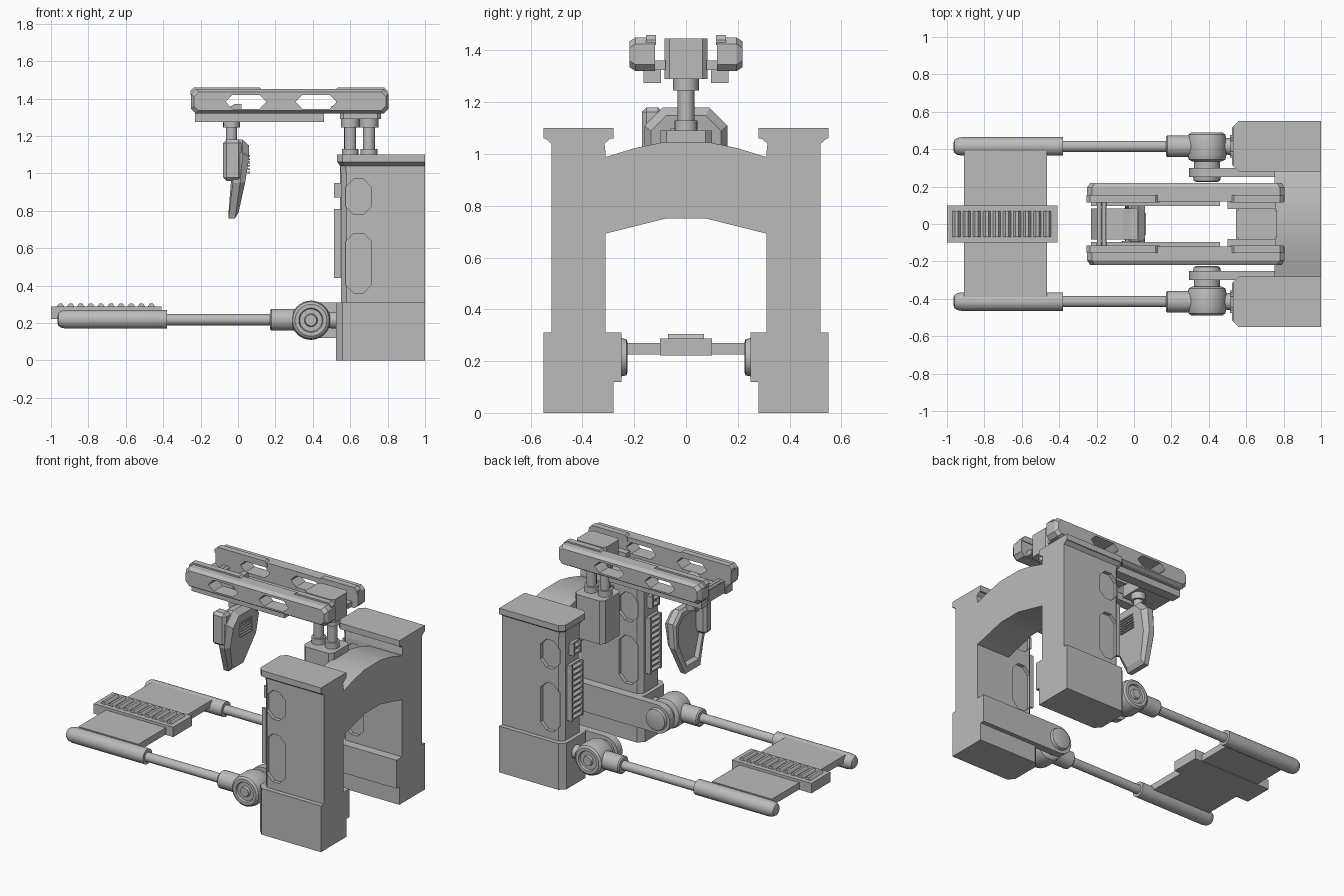
import bpy, bmesh, math
from mathutils import Vector, Matrix

if "Cube" in bpy.data.objects:
    bpy.data.objects.remove(bpy.data.objects["Cube"], do_unlink=True)

grey = bpy.data.materials.new("plain grey")
grey.use_nodes = True
grey.diffuse_color = (0.5, 0.5, 0.5, 1)
grey.node_tree.nodes["Principled BSDF"].inputs["Base Color"].default_value = (0.5, 0.5, 0.5, 1)


def finish(name, bm, smooth=False):
    bmesh.ops.recalc_face_normals(bm, faces=bm.faces)
    me = bpy.data.meshes.new(name)
    bm.to_mesh(me)
    bm.free()
    me.materials.append(grey)
    if smooth:
        me.shade_smooth()
        me.set_sharp_from_angle(angle=math.radians(35))
    ob = bpy.data.objects.new(name, me)
    bpy.context.collection.objects.link(ob)
    return ob


def place(axis, u, v, w):
    return {"x": (w, u, v), "y": (u, w, v), "z": (u, v, w)}[axis]


def loft(name, axis, sections, smooth=False):
    """Skin a list of (position, outline) sections along an axis."""
    bm = bmesh.new()
    rings = [[bm.verts.new(place(axis, u, v, w)) for u, v in pts] for w, pts in sections]
    n = len(rings[0])
    for a, b in zip(rings, rings[1:]):
        for i in range(n):
            bm.faces.new((a[i], a[(i + 1) % n], b[(i + 1) % n], b[i]))
    bm.faces.new(rings[0])
    bm.faces.new(rings[-1])
    return finish(name, bm, smooth)


def prism(name, axis, pts, lo, hi, smooth=False):
    return loft(name, axis, [(lo, pts), (hi, pts)], smooth)


def octagon(u0, u1, v0, v1, c):
    return [(u0 + c, v0), (u1 - c, v0), (u1, v0 + c), (u1, v1 - c),
            (u1 - c, v1), (u0 + c, v1), (u0, v1 - c), (u0, v0 + c)]


def box(name, x, y, z, chamfer=0):
    pts = [(x[0], y[0]), (x[1], y[0]), (x[1], y[1]), (x[0], y[1])]
    ob = prism(name, "z", pts, *z)
    if chamfer:
        bm = bmesh.new()
        bm.from_mesh(ob.data)
        bmesh.ops.bevel(bm, geom=bm.edges[:], offset=chamfer, segments=1, affect="EDGES")
        bm.to_mesh(ob.data)
        bm.free()
    return ob


def turned(name, axis, centre, profile, sides=32):
    """Turn a list of (position, radius) around an axis."""
    ring = [(math.cos(2 * math.pi * i / sides), math.sin(2 * math.pi * i / sides)) for i in range(sides)]
    return loft(name, axis, [(w, [(centre[0] + r * a, centre[1] + r * b) for a, b in ring])
                             for w, r in profile], True)


def cut(ob, cutter):
    mod = ob.modifiers.new("cut", "BOOLEAN")
    mod.operation, mod.solver, mod.object = "DIFFERENCE", "EXACT", cutter
    graph = bpy.context.evaluated_depsgraph_get()
    mesh = bpy.data.meshes.new_from_object(ob.evaluated_get(graph))
    ob.modifiers.clear()
    ob.data = mesh
    bpy.data.objects.remove(cutter, do_unlink=True)


def footprint(s, x0, y0, y1, c):
    """Tower plan with the two corners facing the platform cut off."""
    return [(1, s * y0), (1, s * y1), (x0 + c, s * y1), (x0, s * (y1 - c)),
            (x0, s * (y0 + c)), (x0 + c, s * y0)]


# Towers, arms and handles, one set on each side
for s, side in ((1, "back"), (-1, "front")):
    prism(side + "_tower_base", "z", footprint(s, 0.525, 0.28, 0.55, 0.035), 0, 0.31)
    shaft = loft(side + "_tower_shaft", "z", [
        (0.31, footprint(s, 0.55, 0.31, 0.52, 0.03)), (1.0, footprint(s, 0.55, 0.31, 0.52, 0.03)),
        (1.04, footprint(s, 0.545, 0.315, 0.52, 0.03)), (1.065, footprint(s, 0.53, 0.285, 0.55, 0.03))])
    for z0, z1 in ((0.36, 0.68), (0.78, 0.97)):
        for a, b in ((0.29, 0.335), (0.495, 0.54)):
            cut(shaft, prism("cutter", "y", octagon(0.575, 0.715, z0, z1, 0.045), s * a, s * b))
    prism(side + "_tower_cap", "z", footprint(s, 0.53, 0.28, 0.55, 0.03), 1.06, 1.1)

    # Louvred panels on the narrow tower face
    yc = s * 0.415
    for z0, z1, w in ((0.44, 0.81, 0.06), (0.87, 0.95, 0.04)):
        box(side + "_louvre_panel", (0.53, 0.56), (yc - w, yc + w), (z0, z1))
        for y in (yc - w, yc + w - 0.012):
            box(side + "_louvre_frame", (0.512, 0.54), (y, y + 0.012), (z0, z1))
        count = round((z1 - z0) / 0.037)
        step = (z1 - z0) / count
        for i in range(count):
            z = z0 + i * step
            prism(side + "_louvre_slat", "y", [(0.535, z), (0.515, z + 0.006),
                  (0.515, z + 0.014), (0.535, z + step * 0.8)], yc - w + 0.012, yc + w - 0.012)

    # Side bar with a rounded end around the pivot
    arc = [(0.39 + 0.095 * math.cos(t), 0.215 + 0.095 * math.sin(t))
           for t in [math.pi / 2 + math.pi * i / 12 for i in range(13)]]
    prism(side + "_side_bar", "y", [(1, 0.31)] + arc + [(1, 0.12)], s * 0.25, s * 0.3)
    turned(side + "_pivot_inner_disc", "y", (0.39, 0.215),
           [(s * 0.225, 0.055), (s * 0.23, 0.07), (s * 0.255, 0.075)])
    turned(side + "_pivot_neck", "y", (0.39, 0.215), [(s * 0.29, 0.07), (s * 0.35, 0.07)])
    turned(side + "_pivot_hub", "y", (0.39, 0.215),
           [(s * y, r) for y, r in ((0.335, 0.08), (0.345, 0.098), (0.37, 0.105), (0.45, 0.105),
                                    (0.478, 0.098), (0.488, 0.085), (0.488, 0.065), (0.475, 0.06),
                                    (0.475, 0.035), (0.49, 0.03))])
    turned(side + "_hub_link", "x", (s * 0.415, 0.215), [(0.47, 0.035), (0.5, 0.045), (0.53, 0.045)])
    turned(side + "_arm_socket", "x", (s * 0.415, 0.218), [(0.17, 0.05), (0.178, 0.058), (0.33, 0.058)])
    turned(side + "_arm_rod", "x", (s * 0.415, 0.218), [(-0.4, 0.03), (0.18, 0.03)])
    turned(side + "_handle", "x", (s * 0.415, 0.22),
           [(-0.965, 0.02), (-0.96, 0.035), (-0.945, 0.045), (-0.92, 0.05), (-0.38, 0.05)])

    # Top rails, slotted right through
    rail = loft(side + "_rail", "y", [
        (s * 0.12, octagon(-0.25, 0.805, 1.32, 1.45, 0.025)),
        (s * 0.195, octagon(-0.25, 0.805, 1.32, 1.45, 0.025)),
        (s * 0.218, octagon(-0.235, 0.79, 1.335, 1.435, 0.025))])
    for x0, x1 in ((-0.065, 0.15), (0.31, 0.525)):
        cut(rail, prism("cutter", "y", octagon(x0, x1, 1.345, 1.42, 0.035), s * 0.05, s * 0.3))
    for x0, x1 in ((-0.255, 0.135), (0.515, 0.8)):
        prism(side + "_rail_ridge", "y", [(x0, 1.42), (x0, 1.44), (x0 + 0.02, 1.46),
              (x1 - 0.02, 1.46), (x1, 1.44), (x1, 1.42)], s * 0.115, s * 0.155)
    box(side + "_rail_runner", (-0.23, 0.46), sorted((s * 0.097, s * 0.165)), (1.275, 1.325))
    box(side + "_rail_flange", (0.5, 0.76), sorted((s * 0.08, s * 0.125)), (1.325, 1.36))

# Arch joining the towers
prism("arch", "x", [(-0.32, 0.69), (-0.08, 0.75), (0.08, 0.75), (0.32, 0.69), (0.32, 0.985),
      (0.2, 1.022), (0.09, 1.045), (-0.09, 1.045), (-0.2, 1.022), (-0.32, 0.985)], 0.75, 1, True)

# Rail support
prism("support_block", "z", octagon(0.545, 0.765, -0.1, 0.1, 0.025), 0.8, 1.09)
prism("rail_clamp", "z", octagon(0.545, 0.765, -0.083, 0.083, 0.02), 1.29, 1.445)
for x in (0.6, 0.7):
    turned("support_post", "z", (x, 0), [(1.08, 0.045), (1.13, 0.045), (1.13, 0.032),
           (1.245, 0.032), (1.245, 0.05), (1.3, 0.05)], 16)

# Platform with a ribbed tread
box("platform", (-0.91, -0.465), (-0.39, 0.39), (0.225, 0.27))
box("tread_block", (-0.97, -0.41), (-0.1, 0.1), (0.222, 0.288))
box("tread_lip", (-1, -0.96), (-0.1, 0.1), (0.222, 0.288))
for i in range(10):
    x = -0.975 + i * 0.054
    prism("tread_rib", "y", [(x, 0.28), (x + 0.018, 0.305), (x + 0.034, 0.305), (x + 0.052, 0.28)],
          -0.07, 0.07)

# Sliding carriage and stem
carriage = prism("carriage", "y", [(-0.23, 1.29), (0.02, 1.29), (0.02, 1.37), (-0.02, 1.37),
                 (-0.06, 1.345), (-0.19, 1.345), (-0.23, 1.37)], -0.083, 0.083)
for x in (-0.185, -0.16):
    turned("carriage_axle", "y", (x, 1.34), [(-0.13, 0.012), (0.13, 0.012)], 12)
turned("stem", "z", (-0.035, 0), [(1.16, 0.03), (1.245, 0.03), (1.245, 0.045), (1.3, 0.045)], 16)


# Hanging head: tapered shield, hollowed on its face
def shield(k):
    half = [(0.09, 1.18), (0.16, 1.11), (0.16, 0.95), (0.08, 0.76)]
    half = [(y * k, 0.97 + (z - 0.97) * k) for y, z in half]
    return half + [(-y, z) for y, z in reversed(half)]


def slanted(k, x, lean=0.0):
    """Shield outline, leaning towards the platform near its tip."""
    return [(x - lean * max(0, 1.05 - z), y, z) for y, z in shield(k)]


bm = bmesh.new()
rings = [[bm.verts.new(p) for p in slanted(k, x, lean)] for k, x, lean in
         ((0.55, -0.01, 0.05), (0.72, -0.01, 0.05), (0.78, -0.03, 0.08), (0.92, -0.03, 0.08),
          (1, -0.015, 0.12), (1, 0.025, 0.14), (0.85, 0.06, 0.22))]
for a, b in zip(rings, rings[1:]):
    for i in range(8):
        bm.faces.new((a[i], a[(i + 1) % 8], b[(i + 1) % 8], b[i]))
bm.faces.new(rings[0])
bm.faces.new(rings[-1])
finish("hanging_head", bm)
box("head_side_box", (-0.08, 0.02), (-0.17, -0.09), (0.96, 1.18), 0.018)
for i in range(6):
    z = 1.0 + i * 0.018
    box("head_vent", (0.05, 0.064), (-0.06, 0.06), (z, z + 0.009))
